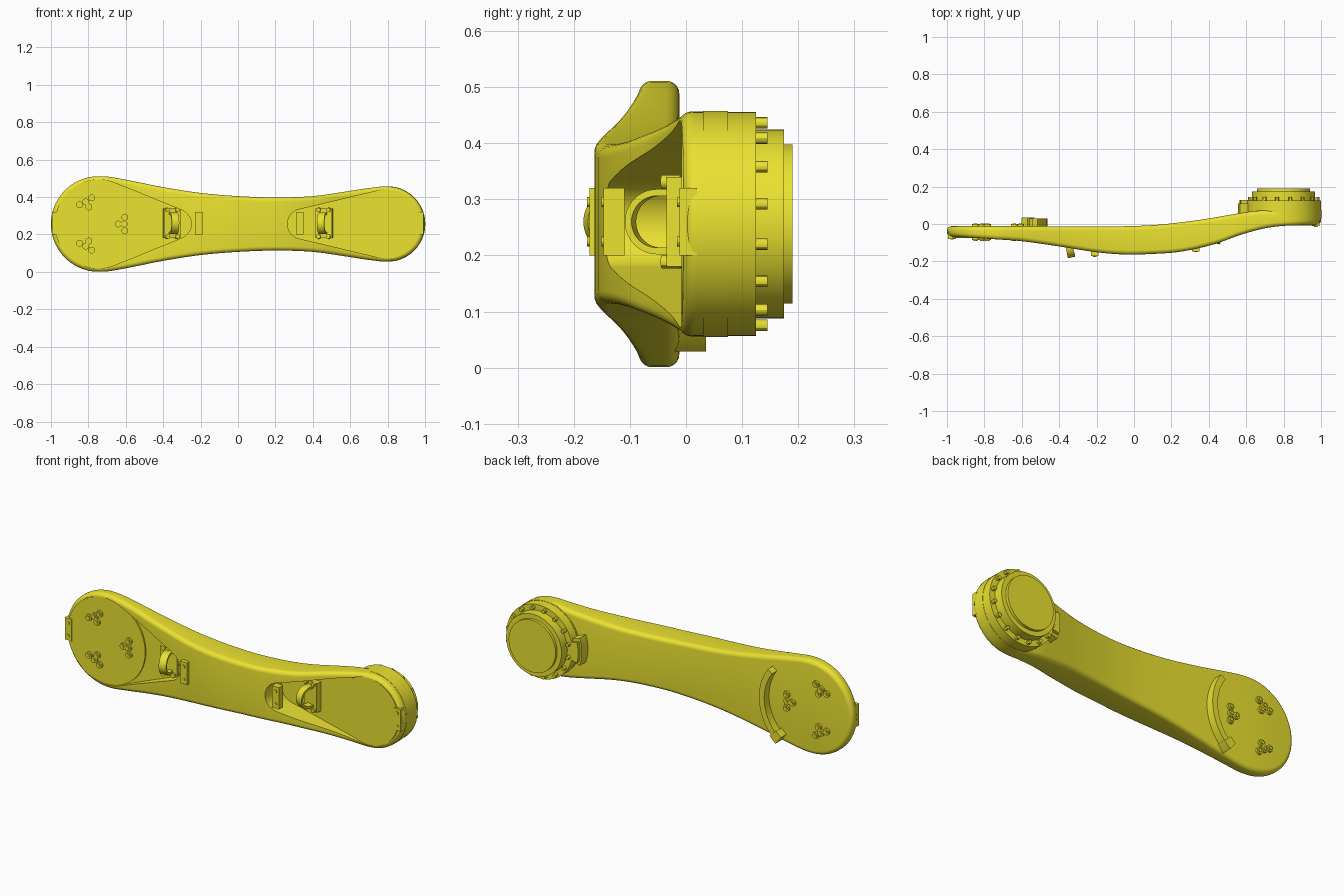
import bpy, bmesh, math
from mathutils import Matrix

if "Cube" in bpy.data.objects:
    bpy.data.objects.remove(bpy.data.objects["Cube"])

ZC = 0.256                       # height of the arm's centre line
LX, RX = -0.745, 0.8             # centres of the two round ends
yellow = bpy.data.materials.new("yellow_paint")
yellow.diffuse_color = (0.83, 0.76, 0.03, 1)
yellow.use_nodes = True
yellow.node_tree.nodes["Principled BSDF"].inputs["Base Color"].default_value = yellow.diffuse_color


def finish(name, bm):
    bmesh.ops.recalc_face_normals(bm, faces=bm.faces)
    me = bpy.data.meshes.new(name)
    bm.to_mesh(me)
    bm.free()
    me.materials.append(yellow)
    ob = bpy.data.objects.new(name, me)
    bpy.context.collection.objects.link(ob)
    return ob


def prisms(name, parts, matrix=None):
    """Each part is (xz polygon, y0, y1, optional matrix)."""
    bm = bmesh.new()
    for poly, y0, y1, *m in parts:
        a = [bm.verts.new((x, y0, z)) for x, z in poly]
        b = [bm.verts.new((x, y1, z)) for x, z in poly]
        n = len(poly)
        bm.faces.new(a)
        bm.faces.new(b[::-1])
        for i in range(n):
            bm.faces.new((a[i], a[(i + 1) % n], b[(i + 1) % n], b[i]))
        if m:
            bmesh.ops.transform(bm, matrix=m[0], verts=a + b)
    if matrix:
        bmesh.ops.transform(bm, matrix=matrix, verts=bm.verts)
    return finish(name, bm)


def arc(x, z, r, a0, a1, n):
    return [(x + r * math.cos(math.radians(a0 + (a1 - a0) * i / n)),
             z + r * math.sin(math.radians(a0 + (a1 - a0) * i / n))) for i in range(n + 1)]


def circle(x, z, r, n=64):
    return arc(x, z, r, 0, 360, n)[:-1]


def rect(x, z, w, h):
    return [(x - w/2, z - h/2), (x + w/2, z - h/2), (x + w/2, z + h/2), (x - w/2, z + h/2)]


def sector(x, z, r0, r1, a0, a1, n=16):
    return arc(x, z, r1, a0, a1, n) + arc(x, z, r0, a1, a0, n)


def spline(pts, x):
    """Smooth curve through (x, value) points."""
    x = min(max(x, pts[0][0]), pts[-1][0])
    i = max(k for k in range(len(pts) - 1) if pts[k][0] <= x)

    def slope(k):
        a, b = pts[max(k - 1, 0)], pts[min(k + 1, len(pts) - 1)]
        return (b[1] - a[1]) / (b[0] - a[0])
    (xa, va), (xb, vb) = pts[i], pts[i + 1]
    d = xb - xa
    t = (x - xa) / d
    return ((2*t**3 - 3*t**2 + 1) * va + (t**3 - 2*t**2 + t) * d * slope(i)
            + (3*t**2 - 2*t**3) * vb + (t**3 - t**2) * d * slope(i + 1))


# Arm body: dog-bone outline with curved front and back and rounded edges
HALF = [(-.85, .232), (LX, .255), (-.65, .246), (-.4, .197), (-.2, .166), (0, .149), (.2, .142),
        (.4, .149), (.6, .177), (.7, .192), (RX, .2), (.9, .173)]
FRONT = [(-1, -.066), (LX, -.082), (-.6, -.092), (-.4, -.12), (-.2, -.151), (-.05, -.163),
         (.1, -.16), (.25, -.148), (.43, -.108), (.57, -.058), (.7, -.023), (RX, -.011), (1, -.004)]
BACK = [(-1, -.012), (-.5, -.012), (-.05, -.012), (.1, -.006), (.2, .003), (.35, .022),
        (.55, .055), (.65, .07), (RX, .075), (1, .075)]
up = arc(LX, 0, .255, 180, 90, 24)
up += [(x, spline(HALF, x)) for x in [LX + (RX - LX) * i / 60 for i in range(1, 60)]]
up += arc(RX, 0, .2, 90, 0, 24)
up[0], up[-1] = (-1, 0), (1, 0)
loop = up + [(x, -z) for x, z in up[-2:0:-1]]
N, n = len(loop), len(up)
R, STEPS = .023, 6
bm = bmesh.new()
rings = []
for table, sign, order in ((FRONT, 1, range(STEPS, -1, -1)), (BACK, -1, range(STEPS + 1))):
    for k in order:
        a = math.pi / 2 * k / STEPS
        inset, dy = R * (1 - math.cos(a)), R * (1 - math.sin(a))
        ring = []
        for i, (x, z) in enumerate(loop):
            p, q = loop[i - 1], loop[(i + 1) % N]
            tx, tz = q[0] - p[0], q[1] - p[1]
            s = inset / math.hypot(tx, tz)
            x, z = x + tz * s, z - tx * s
            ring.append(bm.verts.new((x, spline(table, x) + sign * dy, ZC + z)))
        rings.append(ring)
for a, b in zip(rings, rings[1:]):
    for i in range(N):
        bm.faces.new((a[i], a[(i + 1) % N], b[(i + 1) % N], b[i]))
for ring in (rings[0], rings[-1]):
    for i in range(n - 1):
        ids = dict.fromkeys((i, i + 1, (N - i - 1) % N, (N - i) % N))
        bm.faces.new([ring[k] for k in ids])
body = finish("arm_body", bm)

# Tongue-shaped front pockets cut into both ends of the arm
for x1, r1, x2, r2, floor in ((LX, .236, -.33, .08, -.068), (RX - .005, .184, .345, .08, -.003)):
    bm = bmesh.new()
    for x, z in circle(x1, ZC, r1, 96) + circle(x2, ZC, r2, 48):
        for y in (-.3, floor):
            bm.verts.new((x, y, z))
    hull = bmesh.ops.convex_hull(bm, input=bm.verts)
    bmesh.ops.delete(bm, geom=[v for v in hull["geom_interior"] if v.is_valid
                               and isinstance(v, bmesh.types.BMVert)], context='VERTS')
    bmesh.ops.dissolve_limit(bm, angle_limit=.002, verts=bm.verts, edges=bm.edges)
    cutter = finish("pocket_cutter", bm)
    cutter.hide_render = True
    mod = body.modifiers.new("pocket", 'BOOLEAN')
    mod.operation, mod.object, mod.solver = 'DIFFERENCE', cutter, 'EXACT'
    bpy.context.view_layer.objects.active = body
    bpy.ops.object.modifier_apply(modifier=mod.name)
    bpy.data.objects.remove(cutter)

# Front cover discs
prisms("left_cover", [(circle(LX, ZC, .235, 96), -.076, -.05)])
prisms("right_cover", [(circle(RX - .005, ZC, .183, 96), -.008, .02)])

# Joint housing, flange and cap at the right end
prisms("joint_housing", [(circle(RX, ZC, .2015, 96), .03, .0745),
                         (circle(RX, ZC, .2, 96), .07, .125)])
prisms("joint_flange", [(circle(RX, ZC, .168, 96), .12, .175)])
prisms("joint_cap", [(circle(RX, ZC, .142, 96), .17, .19)])
prisms("flange_bolts", [(circle(x, z, .01, 12), .12, .145)
                        for x, z in arc(RX, ZC, .184, 11.25, 348.75, 15)])
prisms("joint_stop", [(sector(RX, ZC, .19, .245, 162, 198), .055, .11),
                      (sector(RX, ZC, .19, .235, 166, 194), .1, .128)])

# Three clusters of four bolts on both faces of the left end
cluster = [(.105, 0), (.137, 0), (.14, .037), (.14, -.037)]
spots = []
for k in range(3):
    c, s = math.cos(k * math.tau / 3), math.sin(k * math.tau / 3)
    spots += [(LX + c * u - s * v, ZC + s * u + c * v) for u, v in cluster]
for name, y0, y1, y2 in (("front_bolts", -.07, -.085, -.09), ("back_bolts", -.02, -.001, .004)):
    prisms(name, [(circle(x, z, .018, 20), y0, y1) for x, z in spots]
           + [(circle(x, z, .01, 6), y0, y2) for x, z in spots])

# Curved stop rail on the back of the left end, with a block at its foot
prisms("stop_rail", [(sector(LX, ZC, .25, .282, -46, 36, 24), -.02, .03),
                     (sector(LX, ZC, .235, .288, -52, -42, 4), -.02, .036)])

# Bumper pads with two screws each
for name, x, y0, y1 in (("left_end_pad", -.973, -.08, -.04), ("left_mid_pad", -.21, -.172, -.135),
                        ("right_mid_pad", .33, -.147, -.11), ("right_end_pad", .972, -.012, .02)):
    prisms(name, [(rect(x, ZC + .004, .042, .12), y0, y1)]
           + [(circle(x, ZC + .004 + d, .009, 12), y0 - .004, y1) for d in (-.035, .035)])

# Cable saddles in the pockets: base plate, arch and four screws
arch = arc(0, .045, .058, 0, 180, 24)
inner = arc(0, .045, .046, 180, 0, 24)
profile = [(.058, 0)] + arch + [(-.058, 0), (-.046, 0)] + inner + [(.046, 0)]
turn = Matrix(((0, 1, 0, 0), (0, 0, -1, 0), (1, 0, 0, 0), (0, 0, 0, 1)))
for name, x, y, tilt in (("left_saddle", -.355, -.078, 12), ("right_saddle", .462, -.004, -12)):
    m = Matrix.Translation((x, y, ZC + .004)) @ Matrix.Rotation(math.radians(tilt), 4, 'Z')
    parts = [(rect(0, 0, .09, .16), -.022, .008), (profile, -.02, .02, turn)]
    parts += [(circle(u, v, .012, 12), -.034, 0) for u in (-.027, .027) for v in (-.071, .071)]
    prisms(name, parts, m)

bpy.ops.object.select_all(action='SELECT')
bpy.ops.object.shade_smooth_by_angle(angle=math.radians(30))
